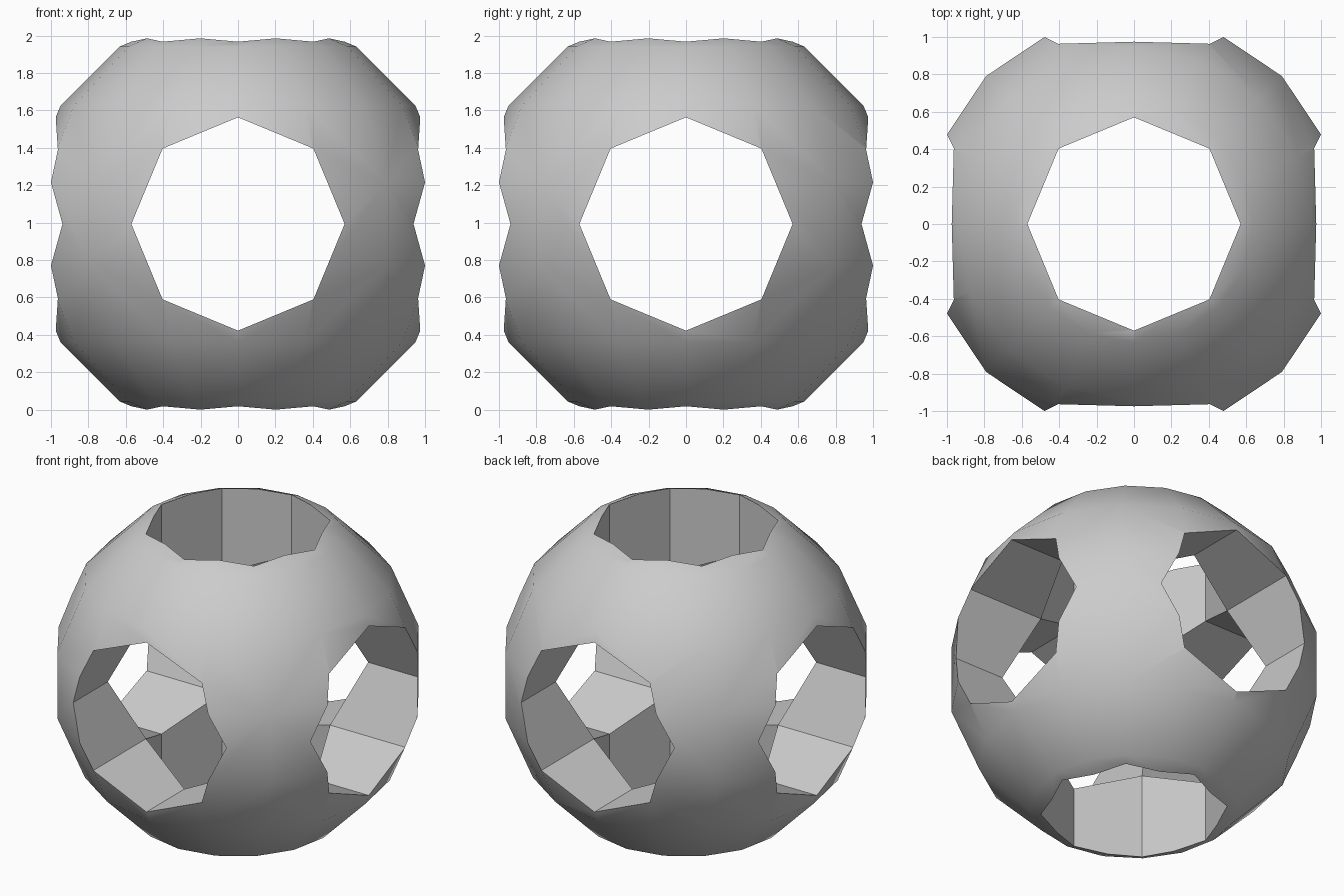
import bpy
import bmesh
from math import sin, cos, pi, radians
from mathutils import Matrix, Vector

RADIUS = 1.1405          # shell radius
HOLE = RADIUS / 2        # tunnel radius
SEGMENTS = 16
RINGS = 8
CENTRE = Vector((0, 0, 0.9926))

default = bpy.data.objects.get("Cube")
if default:
    bpy.data.objects.remove(default, do_unlink=True)

grey = bpy.data.materials.new("plain_grey")
grey.use_nodes = True
colour = (0.6, 0.6, 0.6, 1)
grey.diffuse_color = colour
grey.node_tree.nodes["Principled BSDF"].inputs["Base Color"].default_value = colour


def make_object(name, bm):
    mesh = bpy.data.meshes.new(name)
    bmesh.ops.recalc_face_normals(bm, faces=bm.faces)
    bm.to_mesh(mesh)
    bm.free()
    mesh.materials.append(grey)
    obj = bpy.data.objects.new(name, mesh)
    bpy.context.collection.objects.link(obj)
    return obj


def make_ball():
    # Rings sit half a step from the poles, which are closed by flat caps
    bm = bmesh.new()
    rings = []
    for i in range(RINGS):
        polar = (i + 0.5) * pi / RINGS
        r, z = RADIUS * sin(polar), RADIUS * cos(polar)
        rings.append([bm.verts.new((r * cos(a), r * sin(a), z))
                      for a in (j * 2 * pi / SEGMENTS for j in range(SEGMENTS))])
    for upper, lower in zip(rings, rings[1:]):
        for j in range(SEGMENTS):
            k = (j + 1) % SEGMENTS
            bm.faces.new((upper[j], lower[j], lower[k], upper[k]))
    bm.faces.new(rings[0])
    bm.faces.new(rings[-1])
    return make_object("pierced_ball", bm)


def make_cutter(name, turn):
    # Octagonal bar with its corners on the main axes
    bm = bmesh.new()
    bmesh.ops.create_cone(bm, cap_ends=True, segments=8, radius1=HOLE,
                          radius2=HOLE, depth=3 * RADIUS, matrix=turn)
    obj = make_object(name, bm)
    obj.hide_render = True
    return obj


ball = make_ball()
bpy.ops.object.select_all(action="DESELECT")
ball.select_set(True)
bpy.context.view_layer.objects.active = ball

# Three crossing tunnels
turns = {
    "vertical_cutter": Matrix.Identity(4),
    "sideways_cutter": Matrix.Rotation(radians(90), 4, "Y"),
    "lengthwise_cutter": Matrix.Rotation(radians(90), 4, "X"),
}
for name, turn in turns.items():
    cutter = make_cutter(name, turn)
    cut = ball.modifiers.new(name, "BOOLEAN")
    cut.operation = "DIFFERENCE"
    cut.solver = "EXACT"
    cut.object = cutter
    bpy.ops.object.modifier_apply(modifier=cut.name)
    bpy.data.objects.remove(cutter, do_unlink=True)

# Smooth shell, crisp tunnel walls
bpy.ops.object.shade_smooth_by_angle(angle=radians(30))
ball.data.transform(Matrix.Translation(CENTRE))
